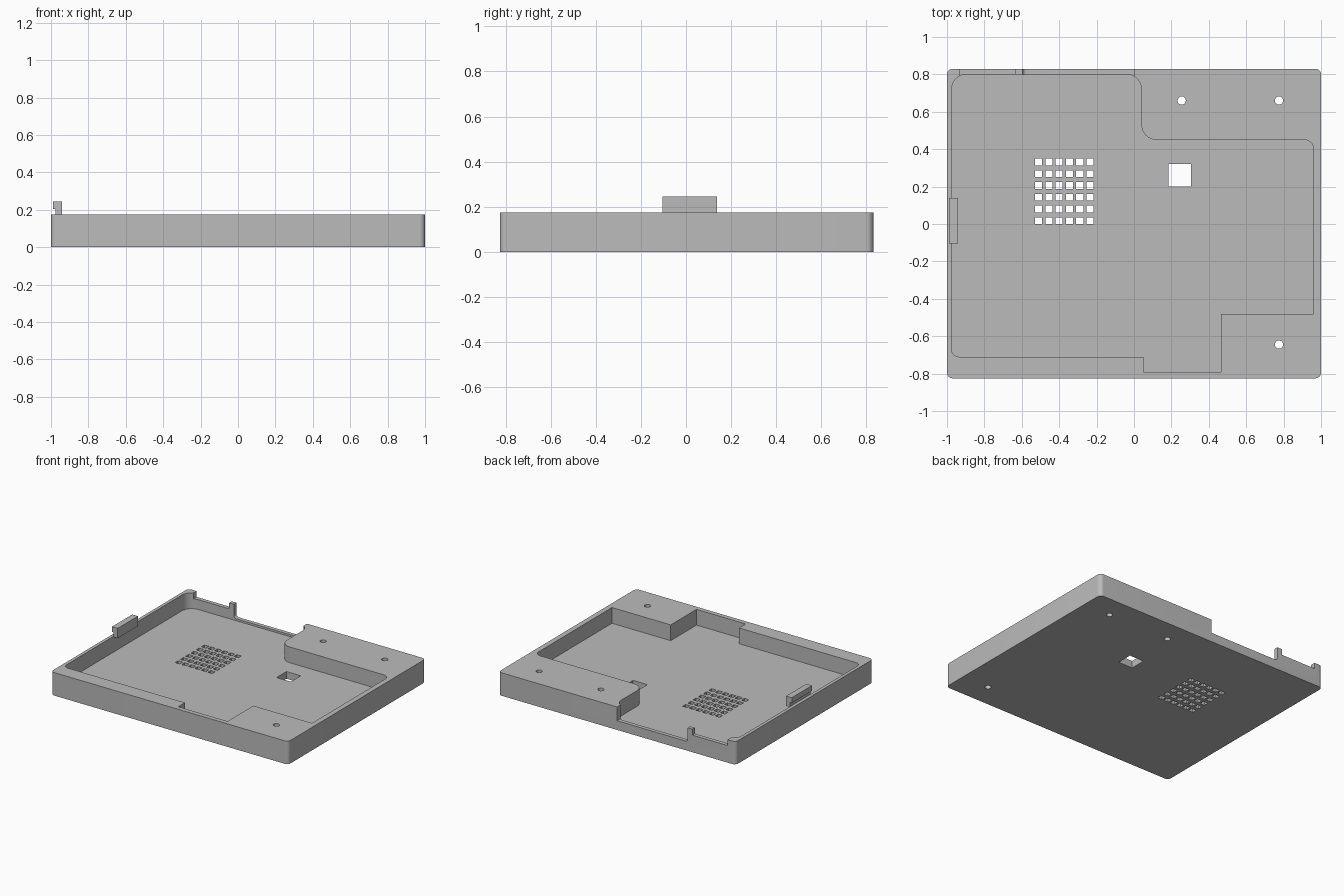
import bpy, bmesh, math
from mathutils import Vector

old = bpy.data.objects.get("Cube")
if old:
    bpy.data.objects.remove(old, do_unlink=True)

grey = bpy.data.materials.new("plain grey")
grey.use_nodes = True
GREY = (0.5, 0.5, 0.5, 1)
grey.diffuse_color = GREY
grey.node_tree.nodes["Principled BSDF"].inputs["Base Color"].default_value = GREY


def rounded(corners, steps=8):
    """Outline from right-angled corners (x, y, radius)."""
    out = []
    for i, (x, y, r) in enumerate(corners):
        p = Vector((x, y))
        if not r:
            out.append(p)
            continue
        a = (Vector(corners[i - 1][:2]) - p).normalized()
        b = (Vector(corners[(i + 1) % len(corners)][:2]) - p).normalized()
        for k in range(steps + 1):
            t = math.pi / 2 * k / steps
            out.append(p + r * (a + b) - r * (b * math.cos(t) + a * math.sin(t)))
    return out


def rect(x0, x1, y0, y1, r=0):
    return [(x0, y0, r), (x1, y0, r), (x1, y1, r), (x0, y1, r)]


def prism(name, outlines, lo, hi, axis="z"):
    """Extrude outlines along z, or xz outlines along y."""
    bm = bmesh.new()
    for corners in outlines:
        place = (lambda p: (p.x, p.y, lo)) if axis == "z" else (lambda p: (p.x, lo, p.y))
        face = bm.faces.new([bm.verts.new(place(p)) for p in rounded(corners)])
        ext = bmesh.ops.extrude_face_region(bm, geom=[face])
        move = (0, 0, hi - lo) if axis == "z" else (0, hi - lo, 0)
        verts = [v for v in ext["geom"] if isinstance(v, bmesh.types.BMVert)]
        bmesh.ops.translate(bm, verts=verts, vec=move)
    bmesh.ops.recalc_face_normals(bm, faces=bm.faces)
    mesh = bpy.data.meshes.new(name)
    bm.to_mesh(mesh)
    bm.free()
    mesh.materials.append(grey)
    obj = bpy.data.objects.new(name, mesh)
    bpy.context.collection.objects.link(obj)
    return obj


TOP, FLOOR = 0.175, 0.055

# Solid tray block
tray = prism("tray", [rect(-1, 1, -0.825, 0.83, 0.03)], 0, TOP)

# Main pocket, stepped around the mounting blocks
pocket = [(-0.975, -0.71, 0.04), (0.05, -0.71, 0), (0.05, -0.79, 0), (0.465, -0.79, 0),
          (0.465, -0.48, 0), (0.96, -0.48, 0), (0.96, 0.45, 0.05), (0.04, 0.45, 0.08),
          (0.04, 0.8, 0.08), (-0.975, 0.8, 0.08)]

# Vent grid, square window and screw holes
vents = [rect(x - 0.019, x + 0.019, y - 0.018, y + 0.018)
         for x in [-0.51 + 0.055 * i for i in range(6)]
         for y in [0.017 + 0.063 * j for j in range(6)]]
window = rect(0.185, 0.305, 0.2, 0.32)
R = 0.022
screws = [rect(x - R, x + R, y - R, y + R, R * 0.999)
          for x, y in [(0.255, 0.66), (0.775, 0.66), (0.775, -0.645)]]

# Back wall openings either side of a thin post
wide_gap = [(-0.595, 0.07, 0.02), (0, 0.07, 0), (0, 0.3, 0), (-0.595, 0.3, 0)]
small_gap = rect(-0.93, -0.635, 0.13, 0.3)

cutters = [
    prism("pocket_cutter", [pocket], FLOOR, 0.3),
    prism("hole_cutter", vents + [window] + screws, -0.1, 0.3),
    prism("gap_cutter", [wide_gap, small_gap], 0.75, 0.9, "y"),
]
for c in cutters:
    c.hide_render = True
    mod = tray.modifiers.new(c.name, "BOOLEAN")
    mod.operation, mod.solver, mod.object = "DIFFERENCE", "EXACT", c

# Bake the cuts and drop the cutters
bpy.context.view_layer.update()
deps = bpy.context.evaluated_depsgraph_get()
cut_mesh = bpy.data.meshes.new_from_object(tray.evaluated_get(deps))
tray.modifiers.clear()
tray.data = cut_mesh
for c in cutters:
    bpy.data.objects.remove(c, do_unlink=True)

# Hooked clip on the side wall
hook = [(-0.975, 0.17, 0), (-0.94, 0.17, 0), (-0.94, 0.245, 0),
        (-0.988, 0.245, 0), (-0.988, 0.205, 0), (-0.975, 0.205, 0)]
clip = prism("side_clip", [hook], -0.105, 0.138, "y")

# Smooth the rounded corners, keep edges sharp
for obj in (tray, clip):
    bpy.ops.object.select_all(action="DESELECT")
    obj.select_set(True)
    bpy.context.view_layer.objects.active = obj
    bpy.ops.object.shade_smooth_by_angle(angle=math.radians(30))
